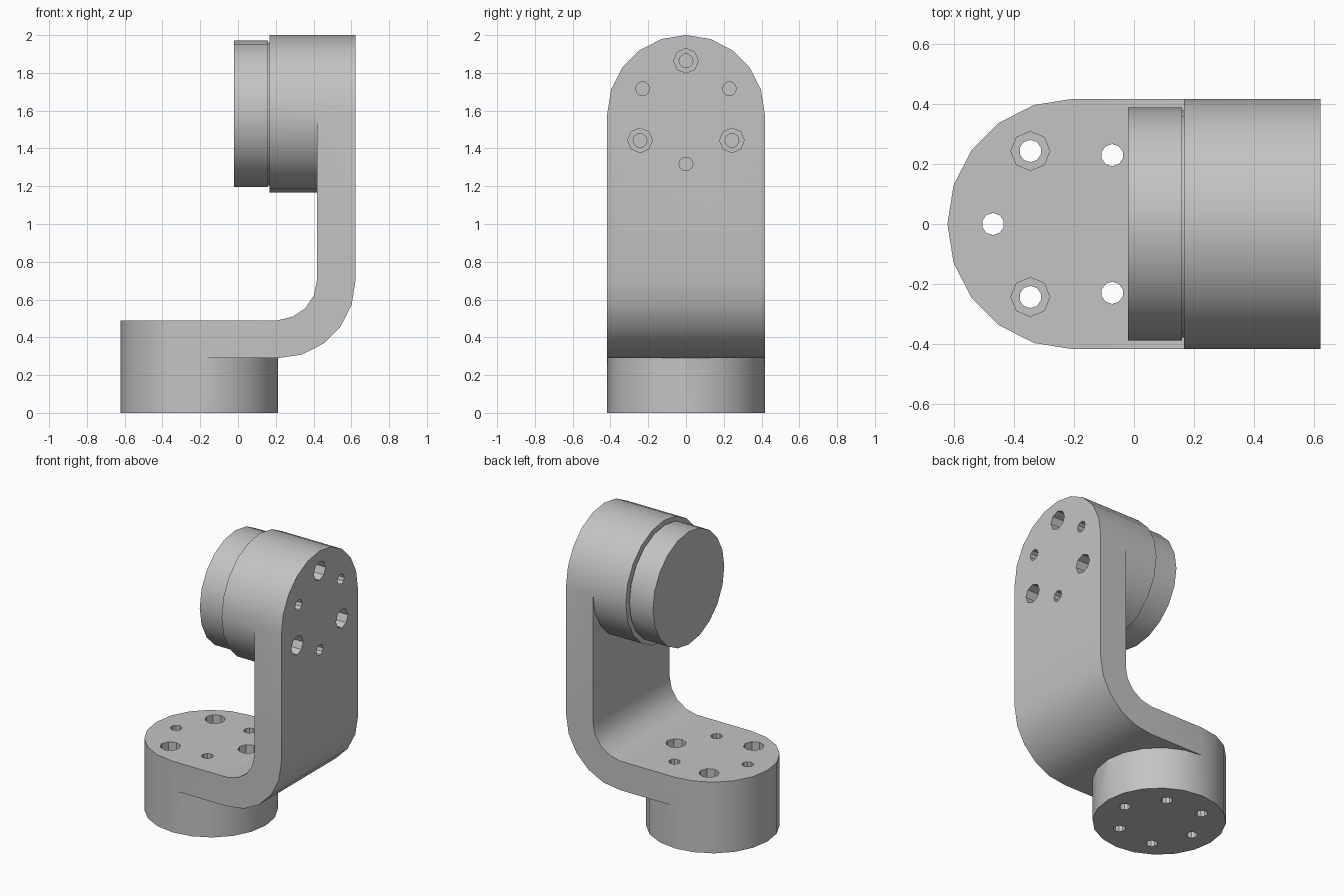
import bpy, bmesh
from math import sin, cos, pi, radians
from mathutils import Matrix, Vector

cube = bpy.data.objects.get("Cube")
if cube:
    bpy.data.objects.remove(cube, do_unlink=True)

R = 0.417            # radius of both joint housings
BASE_X = -0.205      # base axis
HEAD_Z = 1.583       # head axis
OUT_X, IN_X = 0.622, 0.417
TOP_Z, LOW_Z = 0.49, 0.29

grey = bpy.data.materials.new("plain grey")
grey.use_nodes = True
colour = (0.55, 0.55, 0.55, 1)
grey.diffuse_color = colour
grey.node_tree.nodes["Principled BSDF"].inputs["Base Color"].default_value = colour


def make_object(name, bm):
    bmesh.ops.recalc_face_normals(bm, faces=bm.faces)
    mesh = bpy.data.meshes.new(name)
    bm.to_mesh(mesh)
    bm.free()
    mesh.materials.append(grey)
    ob = bpy.data.objects.new(name, mesh)
    bpy.context.collection.objects.link(ob)
    return ob


def add_cylinder(bm, radius, start, end, sides):
    """Cylinder between two points on an axis parallel to x or z."""
    start, end = Vector(start), Vector(end)
    turn = Matrix.Rotation(pi / 2, 4, "Y") if abs(end.x - start.x) > 1e-6 else Matrix()
    bmesh.ops.create_cone(bm, cap_ends=True, segments=sides, radius1=radius, radius2=radius,
                          depth=(end - start).length,
                          matrix=Matrix.Translation((start + end) / 2) @ turn)


def cylinder(name, *args):
    bm = bmesh.new()
    add_cylinder(bm, *args)
    return make_object(name, bm)


def combine(ob, other, operation):
    mod = ob.modifiers.new(operation, "BOOLEAN")
    mod.operation, mod.object, mod.solver = operation, other, "EXACT"
    bpy.context.view_layer.objects.active = ob
    bpy.ops.object.modifier_apply(modifier=mod.name)
    bpy.data.objects.remove(other, do_unlink=True)


def smooth(ob):
    bpy.ops.object.select_all(action="DESELECT")
    ob.select_set(True)
    bpy.context.view_layer.objects.active = ob
    bpy.ops.object.shade_smooth_by_angle(angle=radians(30))


# Bent plate: side profile with a rounded elbow
def arc(radius, steps):
    return [(0.21 + radius * sin(i * pi / 2 / steps), 0.70 - radius * cos(i * pi / 2 / steps))
            for i in range(steps + 1)]


profile = ([(BASE_X, LOW_Z)] + arc(OUT_X - 0.21, 5) + [(OUT_X, HEAD_Z), (IN_X, HEAD_Z)]
           + arc(IN_X - 0.21, 4)[::-1] + [(BASE_X, TOP_Z)])
profile = [(x, LOW_Z if abs(z - LOW_Z) < 0.005 else TOP_Z if abs(z - TOP_Z) < 0.005 else z)
           for x, z in profile]
bm = bmesh.new()
face = bm.faces.new([bm.verts.new((x, -R, z)) for x, z in profile])
side = bmesh.ops.extrude_face_region(bm, geom=[face])["geom"]
bmesh.ops.translate(bm, vec=(0, 2 * R, 0),
                    verts=[v for v in side if isinstance(v, bmesh.types.BMVert)])
bracket = make_object("bracket", bm)

# Round housings at both ends of the plate
combine(bracket, cylinder("base_housing", R, (BASE_X, 0, 0), (BASE_X, 0, TOP_Z), 20), "UNION")
combine(bracket, cylinder("head_housing", R, (0.167, 0, HEAD_Z), (OUT_X, 0, HEAD_Z), 20), "UNION")

# Six screw holes at each end, every second one with a wide counterbore
narrow, wide = bmesh.new(), bmesh.new()
for i in range(6):
    a = i * pi / 3
    r = 0.265 if i % 2 else 0.281
    u, v = r * cos(a), r * sin(a)
    add_cylinder(narrow, 0.037, (BASE_X + u, v, -0.05), (BASE_X + u, v, TOP_Z + 0.05), 10)
    add_cylinder(narrow, 0.037, (0.19, v, HEAD_Z + u), (OUT_X + 0.05, v, HEAD_Z + u), 10)
    if i % 2 == 0:
        add_cylinder(wide, 0.065, (BASE_X + u, v, 0.2), (BASE_X + u, v, TOP_Z + 0.05), 8)
        add_cylinder(wide, 0.065, (0.33, v, HEAD_Z + u), (OUT_X + 0.05, v, HEAD_Z + u), 8)
combine(bracket, make_object("screw_holes", narrow), "DIFFERENCE")
combine(bracket, make_object("counterbores", wide), "DIFFERENCE")

# Turning disc on a slightly narrower neck
neck = cylinder("neck", 0.378, (0.15, 0, HEAD_Z), (0.18, 0, HEAD_Z), 20)
disc = cylinder("turning_disc", 0.388, (-0.02, 0, HEAD_Z), (0.16, 0, HEAD_Z), 20)

for ob in (bracket, neck, disc):
    smooth(ob)
